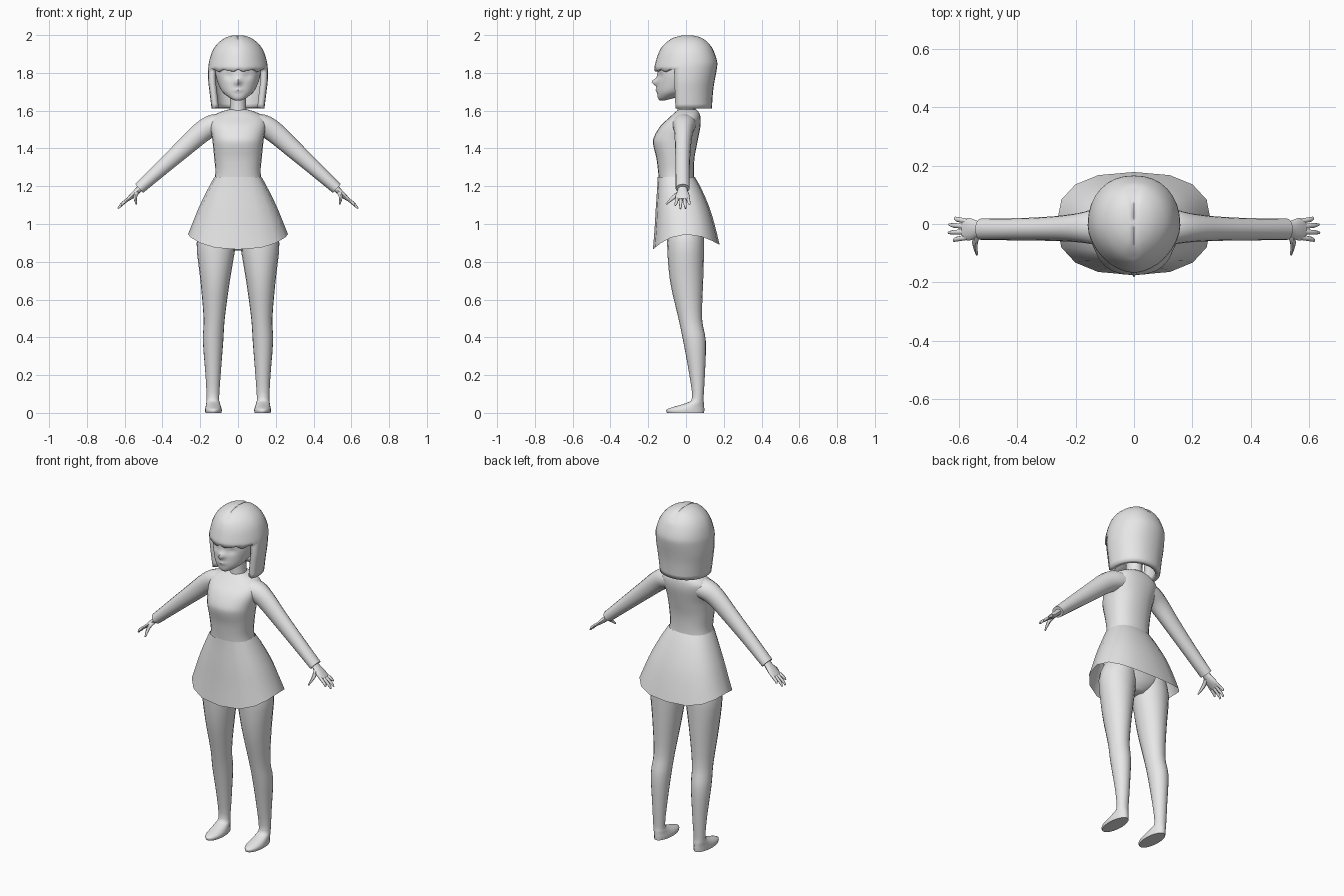
import bpy, bmesh, math
from math import exp
from mathutils import Vector

GRAY = bpy.data.materials.new("light_gray")
GRAY.diffuse_color = (0.8, 0.8, 0.8, 1)


def spow(v, p):
    return math.copysign(abs(v) ** p, v)


def smooth_rows(rows, steps):
    """Catmull-Rom interpolation between rows of numbers."""
    out = []
    for i in range(len(rows) - 1):
        p0, p1, p2 = rows[max(i - 1, 0)], rows[i], rows[i + 1]
        p3 = rows[min(i + 2, len(rows) - 1)]
        for s in range(steps):
            t = s / steps
            out.append([0.5 * (2 * b + (c - a) * t + (2 * a - 5 * b + 4 * c - d) * t * t
                               + (3 * b - a - 3 * c + d) * t ** 3)
                        for a, b, c, d in zip(p0, p1, p2, p3)])
    return out + [list(rows[-1])]


def flat_ring(z, yf, yb, w, cx=0, sides=24, nf=2, nb=2):
    """Level cross-section between yf (front) and yb (back), half width w."""
    cy, ry = (yf + yb) / 2, (yb - yf) / 2
    pts = []
    for i in range(sides):
        a = math.tau * i / sides
        p = 2 / (nf if math.sin(a) < 0 else nb)
        pts.append(Vector((cx + w * spow(math.cos(a), p), cy + ry * spow(math.sin(a), p), z)))
    return pts


def loft(name, rings, tweak=None, caps=(True, True), drop=None, recalc=False):
    """Skin a list of rings, optionally move points and remove faces."""
    bm = bmesh.new()
    vr = [[bm.verts.new(tweak(p) if tweak else p) for p in r] for r in rings]
    n = len(vr[0])
    for ra, rb, pa, pb in zip(vr, vr[1:], rings, rings[1:]):
        for i in range(n):
            j = (i + 1) % n
            mid = (pa[i] + pa[j] + pb[i] + pb[j]) / 4
            if not (drop and drop(mid)):
                bm.faces.new((ra[i], ra[j], rb[j], rb[i]))
    if caps[0]:
        bm.faces.new(vr[0][::-1])
    if caps[1]:
        bm.faces.new(vr[-1])
    bmesh.ops.delete(bm, geom=[v for v in bm.verts if not v.link_faces], context='VERTS')
    if recalc:
        bmesh.ops.recalc_face_normals(bm, faces=bm.faces)
    me = bpy.data.meshes.new(name)
    bm.to_mesh(me)
    bm.free()
    me.materials.append(GRAY)
    for f in me.polygons:
        f.use_smooth = True
    me.set_sharp_from_angle(angle=math.radians(45))
    ob = bpy.data.objects.new(name, me)
    bpy.context.collection.objects.link(ob)
    return ob


def stack(name, rows, steps=3, sides=24, nf=2, nb=2, **kw):
    rings = [flat_ring(*r, sides=sides, nf=nf, nb=nb) for r in smooth_rows(rows, steps)]
    return loft(name, rings, **kw)


def limb(name, rows, side, steps=2, sides=12):
    """Tube along rows of (x, y, z, half height, half depth in y)."""
    rows = smooth_rows(rows, steps)
    c = [Vector(r[:3]) for r in rows]
    rings = []
    for i, r in enumerate(rows):
        d = (c[min(i + 1, len(c) - 1)] - c[max(i - 1, 0)]).normalized()
        dep = (Vector((0, 1, 0)) - d * d.y).normalized()
        up = d.cross(dep)
        ring = []
        for k in range(sides):
            a = math.tau * k / sides
            p = c[i] + up * (r[3] * math.cos(a)) + dep * (r[4] * math.sin(a))
            ring.append(Vector((p.x * side, p.y, p.z)))
        rings.append(ring)
    return loft(name, rings, recalc=True)


# Torso and hips
stack("torso", [
    (0.86, -0.04, 0.05, 0.04), (0.90, -0.08, 0.085, 0.11), (0.98, -0.105, 0.10, 0.185),
    (1.10, -0.12, 0.09, 0.17), (1.20, -0.14, 0.05, 0.135), (1.27, -0.147, 0.042, 0.120),
    (1.35, -0.157, 0.045, 0.126), (1.42, -0.174, 0.058, 0.133), (1.46, -0.170, 0.066, 0.138),
    (1.52, -0.135, 0.077, 0.150), (1.56, -0.092, 0.077, 0.145), (1.588, -0.062, 0.07, 0.105),
    (1.605, -0.04, 0.055, 0.055)], nf=2.3, nb=2.3)


# Flared skirt with a hem that dips at front and back
def hem(p):
    t = (1.25 - p.z) / 0.305
    k = 0.08 if p.y < 0 else 0.055
    return Vector((p.x, p.y, p.z - k * t * t * min(1, (p.y / 0.175) ** 2)))


stack("skirt", [
    (0.945, -0.175, 0.178, 0.265), (1.02, -0.166, 0.152, 0.235), (1.10, -0.160, 0.122, 0.202),
    (1.20, -0.152, 0.075, 0.152), (1.25, -0.150, 0.046, 0.124)],
    steps=2, sides=16, nf=2.5, nb=2.5, tweak=hem, caps=(False, False))

# Neck
stack("neck", [(1.56, -0.05, 0.055, 0.05), (1.62, -0.045, 0.05, 0.043),
               (1.72, -0.05, 0.05, 0.043)], sides=16)


# Head with nose, lips and shallow eye sockets
def face(p):
    q = p.copy()
    if p.y < -0.08:
        q.y -= 0.030 * exp(-(p.x / 0.014) ** 2 - ((p.z - 1.752) / 0.018) ** 2)
        q.y -= 0.008 * exp(-(p.x / 0.022) ** 2 - ((p.z - 1.709) / 0.009) ** 2)
        q.y += 0.010 * exp(-((abs(p.x) - 0.05) / 0.022) ** 2 - ((p.z - 1.785) / 0.018) ** 2)
    return q


stack("head", [
    (1.655, -0.140, -0.11, 0.018), (1.668, -0.149, -0.06, 0.045), (1.70, -0.153, 0.02, 0.083),
    (1.75, -0.153, 0.09, 0.108), (1.80, -0.151, 0.115, 0.120), (1.85, -0.14, 0.12, 0.12),
    (1.92, -0.09, 0.10, 0.095), (1.96, -0.04, 0.06, 0.05)],
    steps=5, sides=48, nf=2.1, tweak=face)


# Bobbed hair with fringe, side locks and a parting groove
def hair_shape(p):
    q = p.copy()
    if abs(p.z - 1.82) < 0.002 and p.y < -0.07:
        q.z -= 0.014 * math.sin(p.x * 75) ** 2
    if p.z > 1.94:
        q.z -= 0.008 * exp(-(p.x / 0.006) ** 2)
    return q


hair = stack("hair", [
    (1.612, -0.150, 0.137, 0.140), (1.70, -0.158, 0.143, 0.151), (1.76, -0.164, 0.152, 0.158),
    (1.82, -0.168, 0.163, 0.158), (1.86, -0.160, 0.165, 0.153), (1.91, -0.143, 0.149, 0.138),
    (1.95, -0.118, 0.127, 0.113), (1.98, -0.080, 0.093, 0.077), (1.995, -0.040, 0.055, 0.042),
    (2.0, -0.006, 0.012, 0.008)],
    sides=32, nf=1.8, nb=2.2, tweak=hair_shape, caps=(False, True),
    drop=lambda m: m.z < 1.82 and m.y < -0.06)
shell = hair.modifiers.new("thickness", 'SOLIDIFY')
shell.thickness = 0.028
shell.offset = -1

for side, tag in ((-1, "right"), (1, "left")):
    # Leg and foot in one piece
    stack(tag + "_leg", [(z, f, b, w, side * cx) for z, cx, w, f, b in (
        (0.0, 0.130, 0.043, -0.100, 0.096), (0.018, 0.130, 0.044, -0.103, 0.097),
        (0.035, 0.131, 0.040, -0.055, 0.096), (0.052, 0.132, 0.036, 0.0, 0.095),
        (0.08, 0.133, 0.033, 0.032, 0.093), (0.20, 0.132, 0.040, 0.018, 0.100),
        (0.38, 0.132, 0.054, -0.015, 0.105), (0.50, 0.126, 0.056, -0.040, 0.085),
        (0.70, 0.121, 0.078, -0.085, 0.091), (0.90, 0.115, 0.104, -0.100, 0.096),
        (1.0, 0.10, 0.085, -0.09, 0.09))], sides=20)
    # Sleeved arm
    limb(tag + "_arm", [
        (0.06, -0.01, 1.530, 0.055, 0.070), (0.13, -0.01, 1.522, 0.058, 0.062),
        (0.19, -0.013, 1.488, 0.056, 0.050), (0.28, -0.016, 1.408, 0.049, 0.042),
        (0.40, -0.018, 1.300, 0.040, 0.038), (0.523, -0.018, 1.188, 0.031, 0.037)],
        side, steps=3, sides=16)
    # Hand: palm, four fingers and a thumb
    limb(tag + "_palm", [
        (0.505, -0.018, 1.203, 0.018, 0.022), (0.535, -0.018, 1.173, 0.016, 0.028),
        (0.56, -0.018, 1.150, 0.014, 0.038), (0.585, -0.018, 1.128, 0.009, 0.036)], side)
    for k, (y0, y1, tip) in enumerate(((-0.046, -0.058, 0.617), (-0.027, -0.030, 0.635),
                                       (-0.008, -0.002, 0.633), (0.010, 0.022, 0.612))):
        limb(f"{tag}_finger_{k + 1}", [
            (0.572, y0, 1.138, 0.008, 0.009), (0.3 + tip / 2, (y0 + y1) / 2, 1.42 - tip / 2, 0.008, 0.008),
            (tip, y1, 1.715 - tip, 0.004, 0.004)], side, sides=8)
    limb(tag + "_thumb", [
        (0.535, -0.030, 1.168, 0.013, 0.012), (0.545, -0.065, 1.142, 0.010, 0.011),
        (0.538, -0.105, 1.105, 0.004, 0.004)], side, sides=8)
